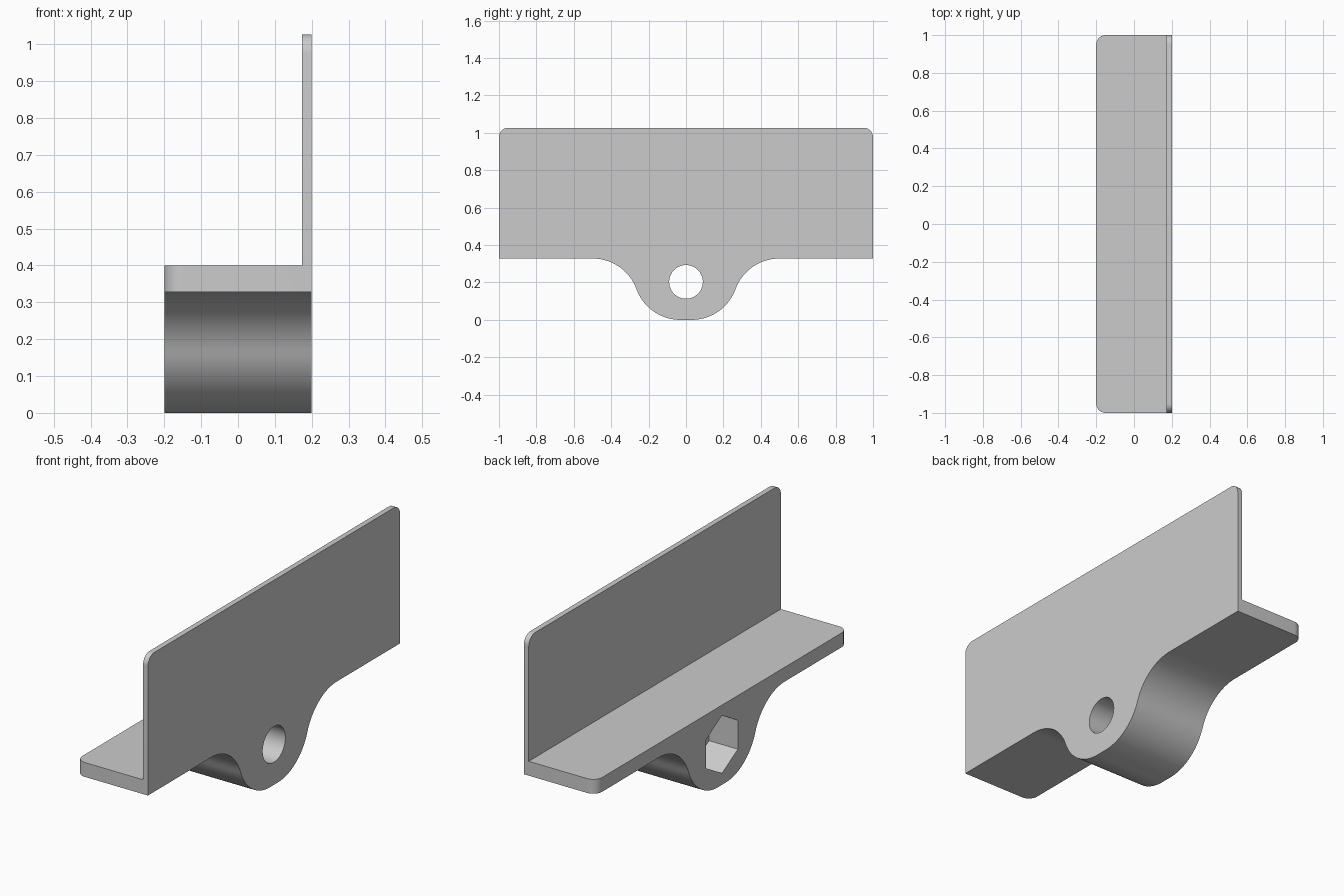
import bpy, bmesh, math
from mathutils import Vector

cube = bpy.data.objects.get("Cube")
if cube:
    bpy.data.objects.remove(cube, do_unlink=True)

grey = bpy.data.materials.new("light grey")
grey.use_nodes = True
colour = (0.6, 0.6, 0.6, 1)
grey.diffuse_color = colour
grey.node_tree.nodes["Principled BSDF"].inputs["Base Color"].default_value = colour

X0, X1 = -0.2, 0.2          # depth of the bracket
WALL_X = 0.173              # inner face of the thin wall
UNDER, SHELF, TOP = 0.328, 0.4, 1.027
R, CORNER = 0.25, 0.05      # boss and corner radii
HOLE_Z = 0.203


def arc(cy, cz, r, start, end, n):
    steps = [start + (end - start) * i / n for i in range(n + 1)]
    return [(cy + r * math.cos(a), cz + r * math.sin(a)) for a in steps]


def prism(name, points, x0, x1):
    """Extrude a (y, z) outline along x."""
    bm = bmesh.new()
    face = bm.faces.new([bm.verts.new((x0, y, z)) for y, z in points])
    new = bmesh.ops.extrude_face_region(bm, geom=[face])["geom"]
    bmesh.ops.translate(bm, vec=Vector((x1 - x0, 0, 0)),
                        verts=[v for v in new if isinstance(v, bmesh.types.BMVert)])
    bmesh.ops.recalc_face_normals(bm, faces=bm.faces)
    mesh = bpy.data.meshes.new(name)
    bm.to_mesh(mesh)
    bm.free()
    mesh.materials.append(grey)
    obj = bpy.data.objects.new(name, mesh)
    bpy.context.collection.objects.link(obj)
    return obj


def combine(target, other, operation):
    mod = target.modifiers.new(operation.lower(), "BOOLEAN")
    mod.operation, mod.solver, mod.object = operation, "EXACT", other
    bpy.ops.object.modifier_apply(modifier=mod.name)
    bpy.data.objects.remove(other, do_unlink=True)


# Shelf and boss outline: convex boss arc flowing into a concave fillet
fillet_z = UNDER - R
rise = R - fillet_z
run = math.sqrt((2 * R) ** 2 - rise ** 2)
lean = math.atan2(rise, run)
boss_y = 0.03
half = arc(boss_y, R, R, -math.pi / 2, -lean, 28)
half += arc(boss_y + run, fillet_z, R, math.pi - lean, math.pi / 2, 28)[1:]
half += [(1, UNDER), (1, SHELF)]
outline = half + [(-y, z) for y, z in reversed(half)]
bracket = prism("mounting_bracket", outline, X0, X1)

# Rounded outer corners of the shelf
bm = bmesh.new()
bm.from_mesh(bracket.data)
corners = [e for e in bm.edges
           if all(v.co.x < X0 + 0.01 and abs(v.co.y) > 0.99 for v in e.verts)
           and abs(e.verts[0].co.y - e.verts[1].co.y) < 0.01]
bmesh.ops.bevel(bm, geom=corners, offset=CORNER, segments=10, profile=0.5, affect="EDGES")
bm.to_mesh(bracket.data)
bm.free()

bpy.ops.object.select_all(action="DESELECT")
bpy.context.view_layer.objects.active = bracket
bracket.select_set(True)

# Thin upright wall with rounded top corners
side = [(1, UNDER)] + arc(1 - CORNER, TOP - CORNER, CORNER, 0, math.pi / 2, 10)
wall = prism("upright_wall", side + [(-y, z) for y, z in reversed(side)], WALL_X, X1)
combine(bracket, wall, "UNION")

# Round through hole, then the hexagonal nut pocket
hole = prism("bolt_hole", arc(0, HOLE_Z, 0.09, 0, math.tau, 48)[:-1], -0.3, 0.3)
combine(bracket, hole, "DIFFERENCE")
pocket = prism("nut_pocket", arc(0, HOLE_Z, 0.145, math.pi / 6, math.pi / 6 + math.tau, 6)[:-1],
               -0.3, X0 + 0.16)
combine(bracket, pocket, "DIFFERENCE")

# Merge coplanar faces and shade
tidy = bracket.modifiers.new("tidy", "DECIMATE")
tidy.decimate_type = "DISSOLVE"
tidy.angle_limit = math.radians(0.5)
bpy.ops.object.modifier_apply(modifier=tidy.name)
bpy.ops.object.shade_smooth_by_angle(angle=math.radians(30))
